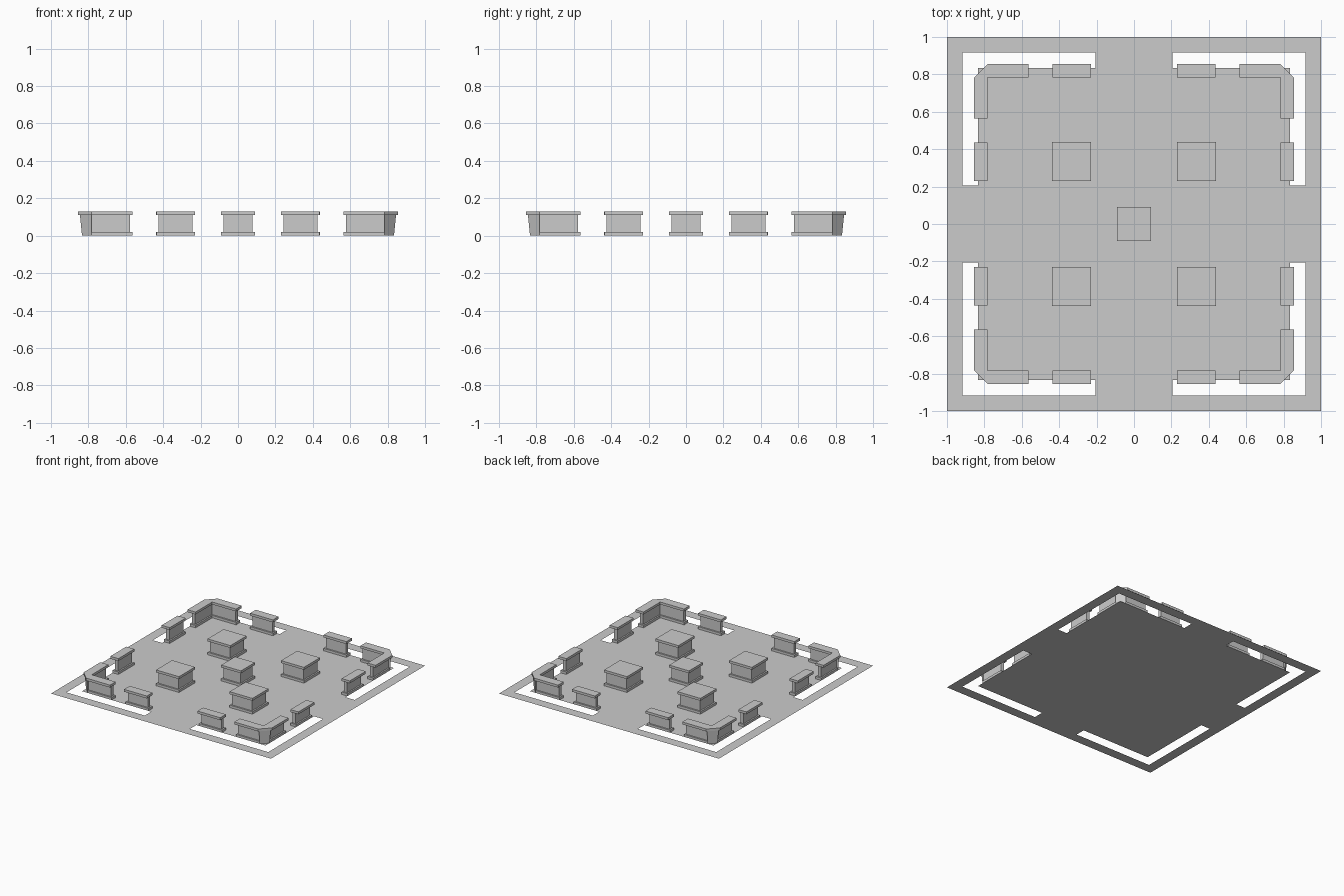
import bpy, bmesh

if "Cube" in bpy.data.objects:
    bpy.data.objects.remove(bpy.data.objects["Cube"])

mat = bpy.data.materials.new("light grey")
mat.diffuse_color = (0.6, 0.6, 0.6, 1)
mat.use_nodes = True
mat.node_tree.nodes["Principled BSDF"].inputs["Base Color"].default_value = mat.diffuse_color

Z = (0.0, 0.02, 0.02, 0.11, 0.11, 0.13)    # base lip, body, top lip
INNER, FOOT, TOP, LIP = 0.782, 0.834, 0.855, 0.012


def finish(name, bm):
    bmesh.ops.remove_doubles(bm, verts=bm.verts[:], dist=1e-5)
    bmesh.ops.recalc_face_normals(bm, faces=bm.faces[:])
    me = bpy.data.meshes.new(name)
    bm.to_mesh(me)
    bm.free()
    me.materials.append(mat)
    ob = bpy.data.objects.new(name, me)
    bpy.context.collection.objects.link(ob)
    return ob


def stack(name, outlines, sx=1, sy=1, swap=False):
    """Skin a list of outlines, one per height in Z, and cap both ends."""
    bm = bmesh.new()
    rings = []
    for pts, z in zip(outlines, Z):
        if swap:
            pts = [(y, x) for x, y in pts]
        rings.append([bm.verts.new((x * sx, y * sy, z)) for x, y in pts])
    n = len(rings[0])
    for a, b in zip(rings, rings[1:]):
        for i in range(n):
            j = (i + 1) % n
            bm.faces.new((a[i], a[j], b[j], b[i]))
    bm.faces.new(rings[0])
    bm.faces.new(rings[-1])
    return finish(name, bm)


def rect(x0, x1, y0, y1, d=0):
    return [(x0 + d, y0 + d), (x1 - d, y0 + d), (x1 - d, y1 - d), (x0 + d, y1 - d)]


def crate(name, cx, cy, h):
    full = rect(cx - h, cx + h, cy - h, cy + h)
    body = rect(cx - h, cx + h, cy - h, cy + h, LIP)
    stack(name, [full, full, body, body, full, full])


def corner_outline(out, cham, d=0):
    e, n, i = 0.565 + d, INNER + d, INNER
    return [(e, n), (n, n), (n, e), (out, e), (out, i), (cham, i),
            (i, cham), (i, out), (e, out)]


# floor sheet with an L-shaped slot in each quadrant
half = [0.205, 0.834, 0.917, 1.0]
coords = [-c for c in reversed(half)] + half
bm = bmesh.new()
for x0, x1 in zip(coords, coords[1:]):
    for y0, y1 in zip(coords, coords[1:]):
        cx, cy = abs(x0 + x1) / 2, abs(y0 + y1) / 2
        if 0.834 < max(cx, cy) < 0.917 and min(cx, cy) > 0.205:
            continue
        bm.faces.new([bm.verts.new((x, y, 0)) for x, y in rect(x0, x1, y0, y1)])
floor = finish("floor", bm)
for p in floor.data.polygons:
    if p.normal.z < 0:
        p.flip()

# centre block
crate("centre_block", 0, 0, 0.09)

# wall sections
foot = rect(0.23, 0.437, INNER, FOOT)
body = rect(0.23, 0.437, INNER, FOOT, LIP)
top = rect(0.23, 0.437, INNER, TOP)
wall = [foot, foot, body, body, top, top]

# corner walls with a chamfer that leans outwards
c_foot, c_low, c_high = FOOT, FOOT + 0.002, TOP - 0.01
corner = [corner_outline(FOOT, c_foot),
          corner_outline(FOOT, c_low),
          corner_outline(FOOT - LIP, c_low, LIP),
          corner_outline(FOOT - LIP, c_high, LIP),
          corner_outline(TOP, TOP), corner_outline(TOP, TOP)]

for sx in (-1, 1):
    for sy in (-1, 1):
        tag = ("front" if sy < 0 else "back") + ("_left" if sx < 0 else "_right")
        crate("block_" + tag, sx * 0.334, sy * 0.334, 0.104)
        stack("wall_x_" + tag, wall, sx, sy)
        stack("wall_y_" + tag, wall, sx, sy, True)
        stack("corner_wall_" + tag, corner, sx, sy)
